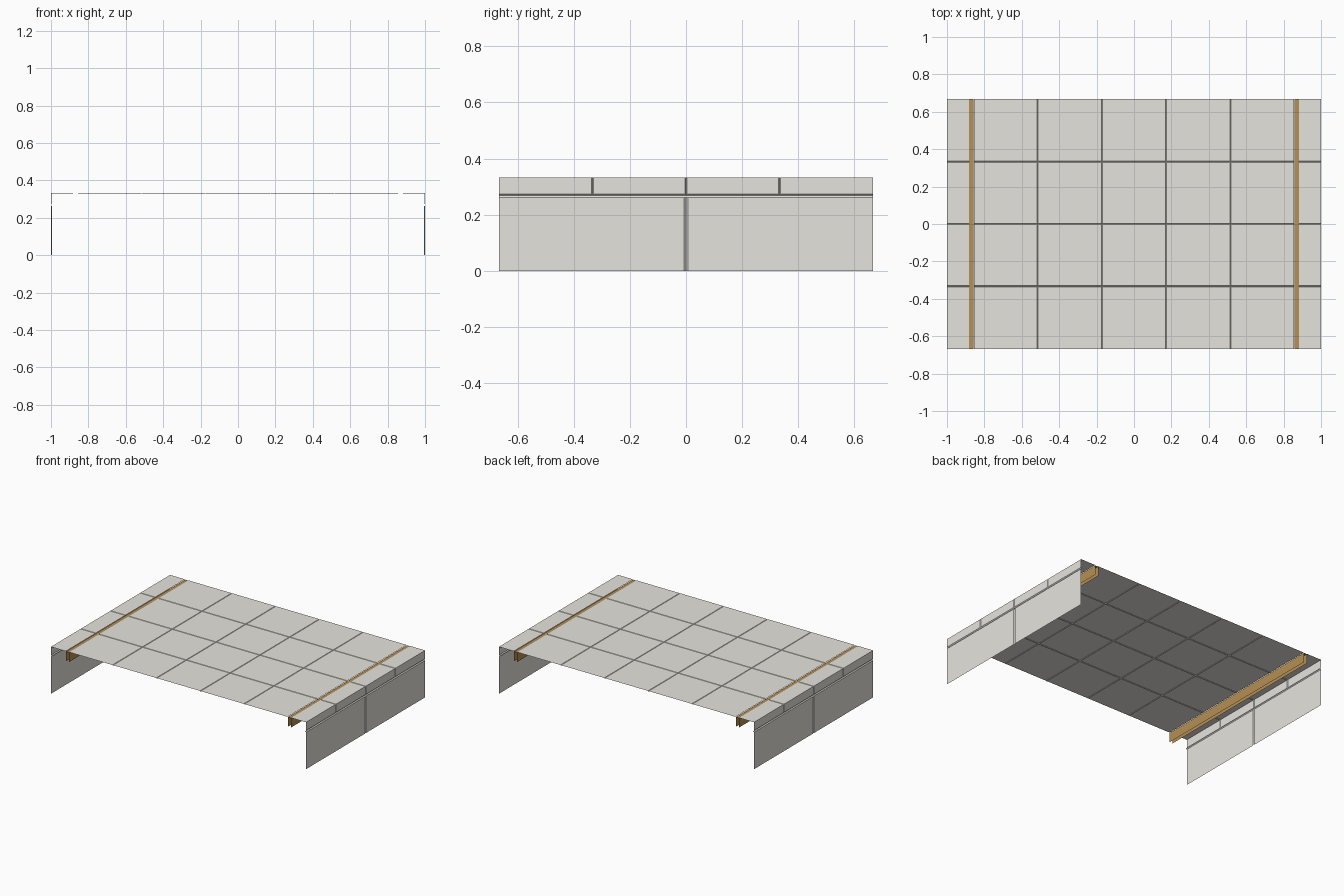
import bpy, bmesh

if "Cube" in bpy.data.objects:
    bpy.data.objects.remove(bpy.data.objects["Cube"])

L, D, H = 1.0, 0.667, 0.333          # half length, half depth, height
SLOT_IN, SLOT_OUT = 0.856, 0.883     # ceiling slot
RAIL_IN, RAIL_OUT = 0.8575, 0.8815   # rail inside the slot
RAIL_TOP, RAIL_Z = 0.331, 0.263


def material(name, rgb):
    m = bpy.data.materials.new(name)
    m.diffuse_color = (*rgb, 1)
    m.use_nodes = True
    m.node_tree.nodes["Principled BSDF"].inputs["Base Color"].default_value = m.diffuse_color
    return m


panel = material("pale grey panel", (0.79, 0.775, 0.72))
brass = material("brass brown", (0.465, 0.28, 0.09))


def ticks(start, end, seams, half):
    """Grid lines from start to end with three lines for each V seam."""
    vals = [start, end] + [s + o for s in seams for o in (-half, 0, half)]
    return sorted(vals)


def make_object(name, bm, mat):
    mesh = bpy.data.meshes.new(name)
    bm.to_mesh(mesh)
    bm.free()
    mesh.materials.append(mat)
    ob = bpy.data.objects.new(name, mesh)
    bpy.context.collection.objects.link(ob)
    return ob


def sheet(name, u_range, v_range, u_seams, v_seams, place, half=0.003, depth=0.004):
    """Thin panel with V seams; place(u, v, sink) gives the 3D point."""
    us = ticks(*u_range, u_seams, half)
    vs = ticks(*v_range, v_seams, half)
    bm = bmesh.new()
    grid = [[bm.verts.new(place(u, v, depth if u in u_seams or v in v_seams else 0))
             for v in vs] for u in us]
    for i in range(len(us) - 1):
        for j in range(len(vs) - 1):
            bm.faces.new((grid[i][j], grid[i + 1][j], grid[i + 1][j + 1], grid[i][j + 1]))
    return make_object(name, bm, panel)


def extrude_profile(name, points, mat):
    """Open x-z profile drawn out along the full depth."""
    bm = bmesh.new()
    rows = [[bm.verts.new((x, y, z)) for x, z in points] for y in (-D, D)]
    for i in range(len(points) - 1):
        bm.faces.new((rows[0][i], rows[0][i + 1], rows[1][i + 1], rows[1][i]))
    return make_object(name, bm, mat)


def top_place(u, v, sink):
    return (u, v, H - sink)


# Main ceiling panel between the two rails
rows = (-0.333, 0, 0.333)
sheet("ceiling_main", (-SLOT_IN, SLOT_IN), (-D, D),
      (-0.515, -0.172, 0.172, 0.515), rows, top_place)

for side, s in (("left", -1), ("right", 1)):
    def wall_place(u, v, sink, s=s):
        return (s * (L - sink), s * u, v)

    # Narrow ceiling strip outside the rail
    lo, hi = sorted((s * SLOT_OUT, s * L))
    sheet("ceiling_edge_" + side, (lo, hi), (-D, D), (), rows, top_place)

    # Upper wall band and taller lower wall
    sheet("upper_wall_" + side, (-D, D), (0.274, H), rows, (), wall_place)
    sheet("lower_wall_" + side, (-D, D), (0, 0.262), (0,), (), wall_place, 0.007, 0.006)

    # Recessed joint between the wall bands
    extrude_profile("wall_joint_" + side,
                    [(s * L, 0.262), (s * (L - 0.006), 0.268), (s * L, 0.274)], panel)

    # Channel rail, closed on top and open below, filling the ceiling slot
    extrude_profile("rail_channel_" + side,
                    [(s * RAIL_IN, RAIL_Z), (s * RAIL_IN, RAIL_TOP),
                     (s * RAIL_OUT, RAIL_TOP), (s * RAIL_OUT, RAIL_Z)], brass)

# Make the faces of every sheet point up or outwards
for ob in bpy.context.collection.objects:
    bm = bmesh.new()
    bm.from_mesh(ob.data)
    bm.normal_update()
    if not ob.name.startswith("rail"):
        flip = [f for f in bm.faces
                if (f.normal.z if ob.name.startswith("ceiling")
                    else f.normal.x * f.calc_center_median().x) < 0]
        bmesh.ops.reverse_faces(bm, faces=flip)
    bm.to_mesh(ob.data)
    bm.free()
